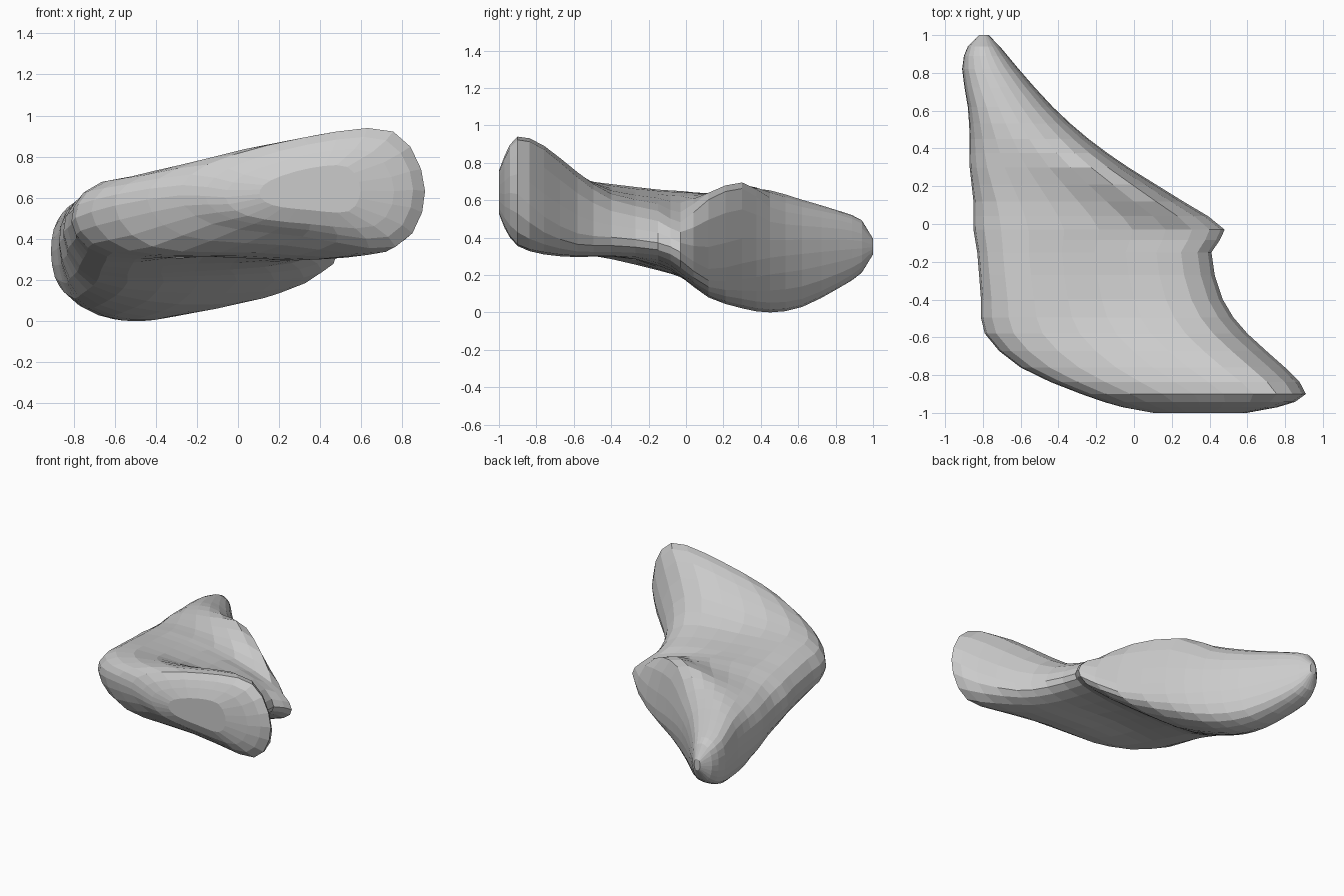
import bpy, bmesh

if "Cube" in bpy.data.objects:
    bpy.data.objects.remove(bpy.data.objects["Cube"])

# Cross-sections from front to back:
# y, x left, x right, z of left edge, z of right edge,
# top z (left, middle, right), underside z (left, middle, right)
SECTIONS = [
    (-.97, -.06, .76, .61, .64, .72, .82, .83, .52, .48, .47),
    (-.90, -.28, .91, .62, .64, .77, .90, .93, .48, .42, .37),
    (-.76, -.60, .80, .57, .52, .72, .84, .88, .37, .34, .33),
    (-.58, -.79, .60, .51, .43, .69, .74, .73, .34, .32, .31),
    (-.40, -.81, .47, .48, .41, .68, .67, .61, .30, .32, .31),
    (-.15, -.83, .41, .46, .38, .65, .64, .55, .25, .25, .29),
    (-.03, -.85, .48, .44, .33, .64, .63, .49, .22, .20, .22),
    (.12, -.85, .26, .41, .24, .62, .64, .61, .18, .09, .12),
    (.30, -.87, -.03, .39, .27, .60, .67, .67, .14, .03, .08),
    (.45, -.87, -.24, .37, .30, .58, .66, .57, .12, .01, .06),
    (.62, -.88, -.43, .36, .32, .56, .61, .53, .13, .04, .08),
    (.82, -.91, -.61, .34, .34, .50, .55, .50, .18, .14, .17),
    (.94, -.88, -.71, .35, .35, .46, .50, .46, .25, .22, .25),
]


def cap(row, y, k):
    """Copy a section at y, shrunk by k about its middle."""
    xm, zm = (row[1] + row[2]) / 2, (row[6] + row[9]) / 2
    return (y, *(xm + (x - xm) * k for x in row[1:3]),
            *(zm + (z - zm) * k for z in row[3:]))


ROWS = [cap(SECTIONS[0], -1, .6), *SECTIONS, cap(SECTIONS[-1], 1, .3)]


def spline(a, b, c, d, t):
    """Catmull-Rom blend of four tuples."""
    return tuple(.5 * (2*q + (r-p)*t + (2*p-5*q+4*r-s)*t*t + (3*q-p-3*r+s)*t**3)
                 for p, q, r, s in zip(a, b, c, d))


def ring(row, steps=3):
    """Closed rounded outline of one cross-section."""
    y, xl, xr, zl, zr, t1, t2, t3, b1, b2, b3 = row
    frac = (0, .11, .5, .87, 1, .88, .5, .13)
    pts = [(xl + (xr - xl) * f, y, z)
           for f, z in zip(frac, (zl, t1, t2, t3, zr, b3, b2, b1))]
    return [spline(pts[i-1], pts[i], pts[(i+1) % 8], pts[(i+2) % 8], k / steps)
            for i in range(8) for k in range(steps)]


# Add one in-between section per gap, except at the close end pairs
fine = [ROWS[0]]
for i in range(1, len(ROWS) - 2):
    fine += [ROWS[i], spline(*ROWS[i-1:i+3], .5)]
fine += ROWS[-2:]

# Skin the rings into a closed faceted body
bm = bmesh.new()
loops = [[bm.verts.new(p) for p in ring(r)] for r in fine]
n = len(loops[0])
for a, b in zip(loops, loops[1:]):
    for j in range(n):
        k = (j + 1) % n
        bm.faces.new((a[j], a[k], b[k], b[j]))
bm.faces.new(loops[0])
bm.faces.new(loops[-1])
bmesh.ops.recalc_face_normals(bm, faces=bm.faces)

# Stand on the ground
low = min(v.co.z for v in bm.verts)
bmesh.ops.translate(bm, verts=bm.verts, vec=(0, 0, -low))

mesh = bpy.data.meshes.new("rock_body")
bm.to_mesh(mesh)
bm.free()
bpy.context.collection.objects.link(bpy.data.objects.new("rock_body", mesh))
